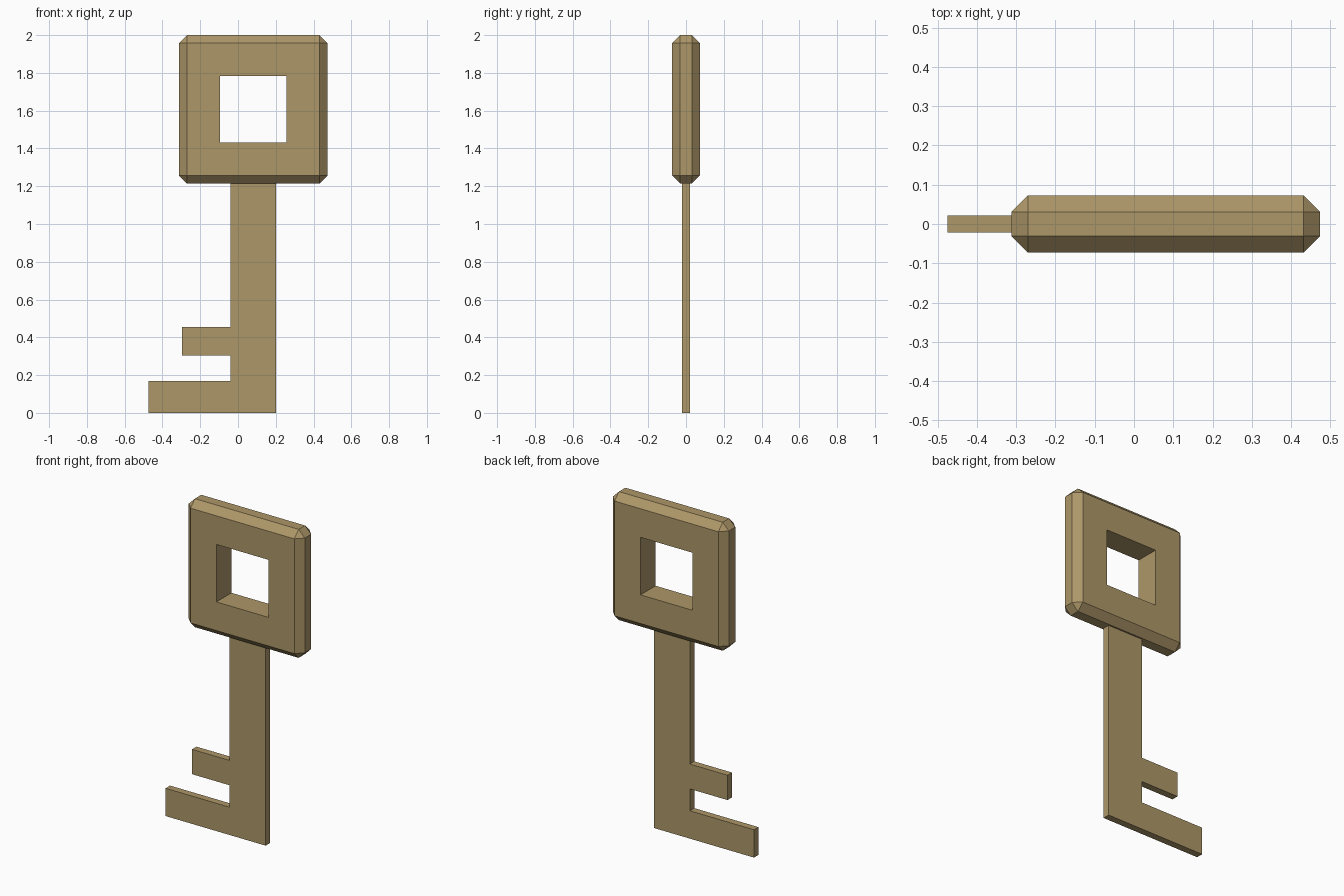
import bpy, bmesh
from mathutils import Matrix

if "Cube" in bpy.data.objects:
    bpy.data.objects.remove(bpy.data.objects["Cube"])

brass = bpy.data.materials.new("brass")
brass.diffuse_color = (0.42, 0.31, 0.14, 1)
brass.use_nodes = True
brass.node_tree.nodes["Principled BSDF"].inputs["Base Color"].default_value = brass.diffuse_color


def add_object(name, bm):
    bmesh.ops.recalc_face_normals(bm, faces=bm.faces)
    mesh = bpy.data.meshes.new(name)
    bm.to_mesh(mesh)
    bm.free()
    mesh.materials.append(brass)
    obj = bpy.data.objects.new(name, mesh)
    bpy.context.collection.objects.link(obj)
    return obj


# Square handle: chamfered block with a square window through it
SIZE, DEPTH, CHAMFER, RIM = 0.786, 0.146, 0.042, 0.175
bm = bmesh.new()
bmesh.ops.create_cube(bm, size=1, matrix=Matrix.Diagonal((SIZE, DEPTH, SIZE, 1)))
bmesh.ops.bevel(bm, geom=bm.edges[:], offset=CHAMFER, segments=1,
                affect='EDGES', profile=0.5)
bm.normal_update()
sides = [f for f in bm.faces if abs(f.normal.y) > 0.99]
bmesh.ops.inset_individual(bm, faces=sides, thickness=RIM, use_even_offset=True)
rims = [e for f in sides for e in f.edges]
bmesh.ops.delete(bm, geom=sides, context='FACES_ONLY')
bmesh.ops.bridge_loops(bm, edges=rims)
handle = add_object("handle", bm)
handle.location = (0.081, 0, 2 - SIZE / 2)

# Flat shaft with two teeth, extruded from one outline
THICK = 0.043
outline = [(0.202, 0), (0.202, 1.214), (-0.041, 1.214), (-0.041, 0.456),
           (-0.296, 0.456), (-0.296, 0.304), (-0.041, 0.304),
           (-0.041, 0.17), (-0.475, 0.17), (-0.475, 0)]
bm = bmesh.new()
face = bm.faces.new([bm.verts.new((x, -THICK / 2, z)) for x, z in outline])
result = bmesh.ops.extrude_face_region(bm, geom=[face], use_keep_orig=True)
moved = [v for v in result["geom"] if isinstance(v, bmesh.types.BMVert)]
bmesh.ops.translate(bm, verts=moved, vec=(0, THICK, 0))
add_object("shaft_and_teeth", bm)
